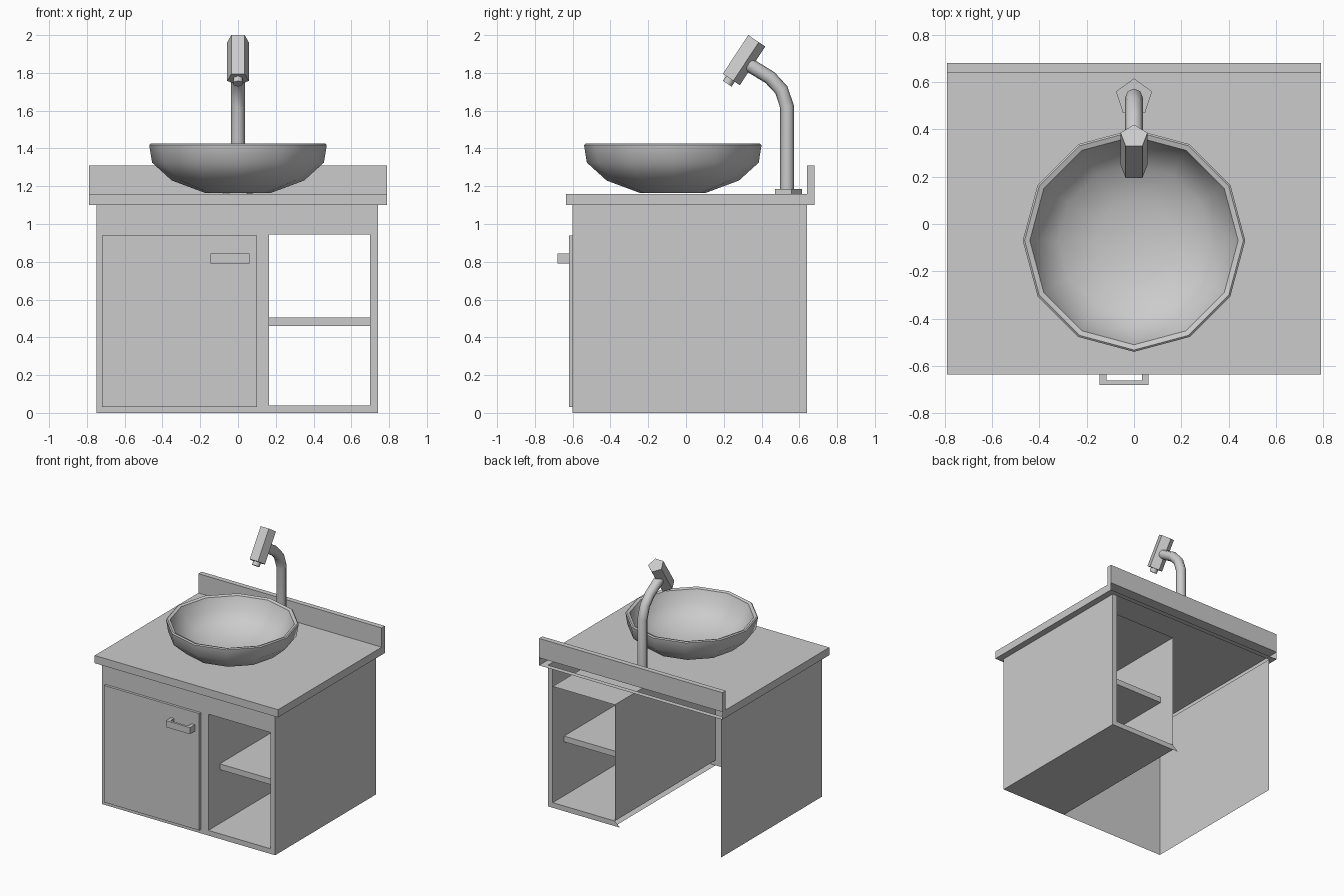
import bpy, bmesh, math
from mathutils import Vector

if "Cube" in bpy.data.objects:
    bpy.data.objects.remove(bpy.data.objects["Cube"])


def finish(name, bm, smooth_angle=None, fix_normals=True):
    bmesh.ops.remove_doubles(bm, verts=bm.verts, dist=1e-5)
    if fix_normals:
        bmesh.ops.recalc_face_normals(bm, faces=bm.faces)
    mesh = bpy.data.meshes.new(name)
    bm.to_mesh(mesh)
    bm.free()
    ob = bpy.data.objects.new(name, mesh)
    bpy.context.collection.objects.link(ob)
    if smooth_angle:
        bpy.ops.object.select_all(action='DESELECT')
        bpy.context.view_layer.objects.active = ob
        ob.select_set(True)
        bpy.ops.object.shade_smooth_by_angle(angle=math.radians(smooth_angle))
    return ob


def sheet(bm, axis, at, a0, a1, b0, b1, flip=False):
    """Flat rectangle perpendicular to an axis; a and b are the other two axes in order."""
    pts = []
    for a, b in ((a0, b0), (a1, b0), (a1, b1), (a0, b1)):
        p = [a, b]
        p.insert(axis, at)
        pts.append(bm.verts.new(p))
    bm.faces.new(pts[::-1] if flip else pts)


def add_box(bm, x0, x1, y0, y1, z0, z1):
    for axis, lo, hi, r in ((0, x0, x1, (y0, y1, z0, z1)),
                            (1, y0, y1, (x0, x1, z0, z1)),
                            (2, z0, z1, (x0, x1, y0, y1))):
        sheet(bm, axis, lo, *r)
        sheet(bm, axis, hi, *r)


def box(name, *dims):
    bm = bmesh.new()
    add_box(bm, *dims)
    return finish(name, bm)


def prism(name, p0, p1, radius, sides, point_dir, smooth=None):
    """Closed prism from p0 to p1 with one corner pointing along point_dir."""
    p0, p1, n = Vector(p0), Vector(p1), Vector(point_dir).normalized()
    side = (p1 - p0).normalized().cross(n)
    bm = bmesh.new()
    rings = []
    for p in (p0, p1):
        ring = []
        for i in range(sides):
            a = 2 * math.pi * i / sides
            ring.append(bm.verts.new(p + radius * (math.cos(a) * n + math.sin(a) * side)))
        rings.append(ring)
        bm.faces.new(ring)
    for i in range(sides):
        j = (i + 1) % sides
        bm.faces.new((rings[0][i], rings[0][j], rings[1][j], rings[1][i]))
    return finish(name, bm, smooth)


L, R, F, B, T = -0.75, 0.74, -0.60, 0.64, 1.10   # cabinet extents
N0, N1, NZ0, NZ1 = 0.165, 0.70, 0.04, 0.945      # open niche
D0, D1, DZ0, DZ1 = -0.72, 0.10, 0.03, 0.94       # door

# Cabinet carcass: thin sheets, open at the back
bm = bmesh.new()
sheet(bm, 0, L, F, B, 0, T, True)
sheet(bm, 0, R, F, B, 0, T)
for x0, x1, z0, z1 in ((L, D0, 0, T), (D0, D1, 0, DZ0), (D0, D1, DZ1, T), (D1, N0, 0, T),
                       (N0, N1, 0, NZ0), (N0, N1, NZ1, T), (N1, R, 0, T)):
    sheet(bm, 1, F, x0, x1, z0, z1)
finish("cabinet_carcass", bm, fix_normals=False)

# Niche lining, floor underside and rear edge strips
bm = bmesh.new()
sheet(bm, 0, N0, F, B, NZ0, NZ1)
sheet(bm, 0, N1, F, B, NZ0, NZ1, True)
sheet(bm, 2, NZ0, N0, N1, F, B)
sheet(bm, 2, NZ1, N0, N1, F, B, True)
sheet(bm, 2, 0, N0, R, F, B, True)
sheet(bm, 1, B, N1, R, 0, T, True)
bm.faces.new([bm.verts.new(p) for p in ((0.12, B, 0), (N0, B, NZ0), (N1, B, NZ0), (N1, B, 0))])
finish("niche_lining", bm, fix_normals=False)

box("niche_shelf", N0, N1, -0.46, 0.50, 0.46, 0.505)
box("door", D0, D1, -0.62, F, DZ0, DZ1)

# Door handle: bar on two legs
bm = bmesh.new()
add_box(bm, -0.145, 0.062, -0.68, -0.662, 0.792, 0.843)
for x in (-0.145, 0.034):
    add_box(bm, x, x + 0.028, -0.662, -0.62, 0.792, 0.843)
finish("door_handle", bm)

# Countertop: hollow slab, underside only on the overhang, open back
X, Y0, Y1, Z1 = 0.79, -0.635, 0.68, 1.16
bm = bmesh.new()
sheet(bm, 2, Z1, -X, X, Y0, Y1)
sheet(bm, 1, Y0, -X, X, T, Z1)
sheet(bm, 0, -X, Y0, Y1, T, Z1, True)
sheet(bm, 0, X, Y0, Y1, T, Z1)
for x0, x1, y0, y1 in ((-X, X, Y0, F), (-X, X, B, Y1), (-X, L, F, B), (R, X, F, B)):
    sheet(bm, 2, T, x0, x1, y0, y1, True)
finish("countertop", bm, fix_normals=False)
box("backsplash", -X, X, B, Y1, Z1, 1.31)

# Vessel basin: twelve-sided lathe
profile = [(0, 1.163), (0.17, 1.163), (0.35, 1.23), (0.455, 1.325), (0.47, 1.418), (0.462, 1.425),
           (0.44, 1.418), (0.405, 1.33), (0.32, 1.25), (0.17, 1.20), (0, 1.19)]
bm = bmesh.new()
vs = [bm.verts.new((r, -0.07, z)) for r, z in profile]
es = [bm.edges.new(p) for p in zip(vs, vs[1:])]
bmesh.ops.spin(bm, geom=vs + es, cent=(0, -0.07, 0), axis=(0, 0, 1), angle=2 * math.pi, steps=12)
for v in bm.verts:
    r = math.hypot(v.co.x, v.co.y + 0.07)
# Shift the lathe so it turns about the basin centre
finish("basin", bm, 50)

# Tap: pentagonal base, bent pipe, pentagonal head and outlet
prism("tap_base", (0, 0.535, 1.16), (0, 0.535, 1.185), 0.08, 5, (0, 1, 0))

curve = bpy.data.curves.new("tap_pipe", 'CURVE')
curve.dimensions = '3D'
curve.bevel_depth = 0.037
curve.bevel_resolution = 2
path = [(0.535, 1.165), (0.535, 1.62), (0.505, 1.71), (0.445, 1.775), (0.33, 1.845)]
spline = curve.splines.new('POLY')
spline.points.add(len(path) - 1)
for point, (y, z) in zip(spline.points, path):
    point.co = (0, y, z, 1)
pipe = bpy.data.objects.new("tap_pipe", curve)
bpy.context.collection.objects.link(pipe)
bpy.ops.object.select_all(action='DESELECT')
bpy.context.view_layer.objects.active = pipe
pipe.select_set(True)
bpy.ops.object.convert(target='MESH')
bpy.ops.object.shade_smooth_by_angle(angle=math.radians(50))

back = (0, 0.83, -0.56)
prism("tap_head", (0, 0.235, 1.768), (0, 0.37, 1.973), 0.06, 5, back)
prism("tap_outlet", (0, 0.218, 1.743), (0, 0.24, 1.776), 0.028, 6, back, 70)
